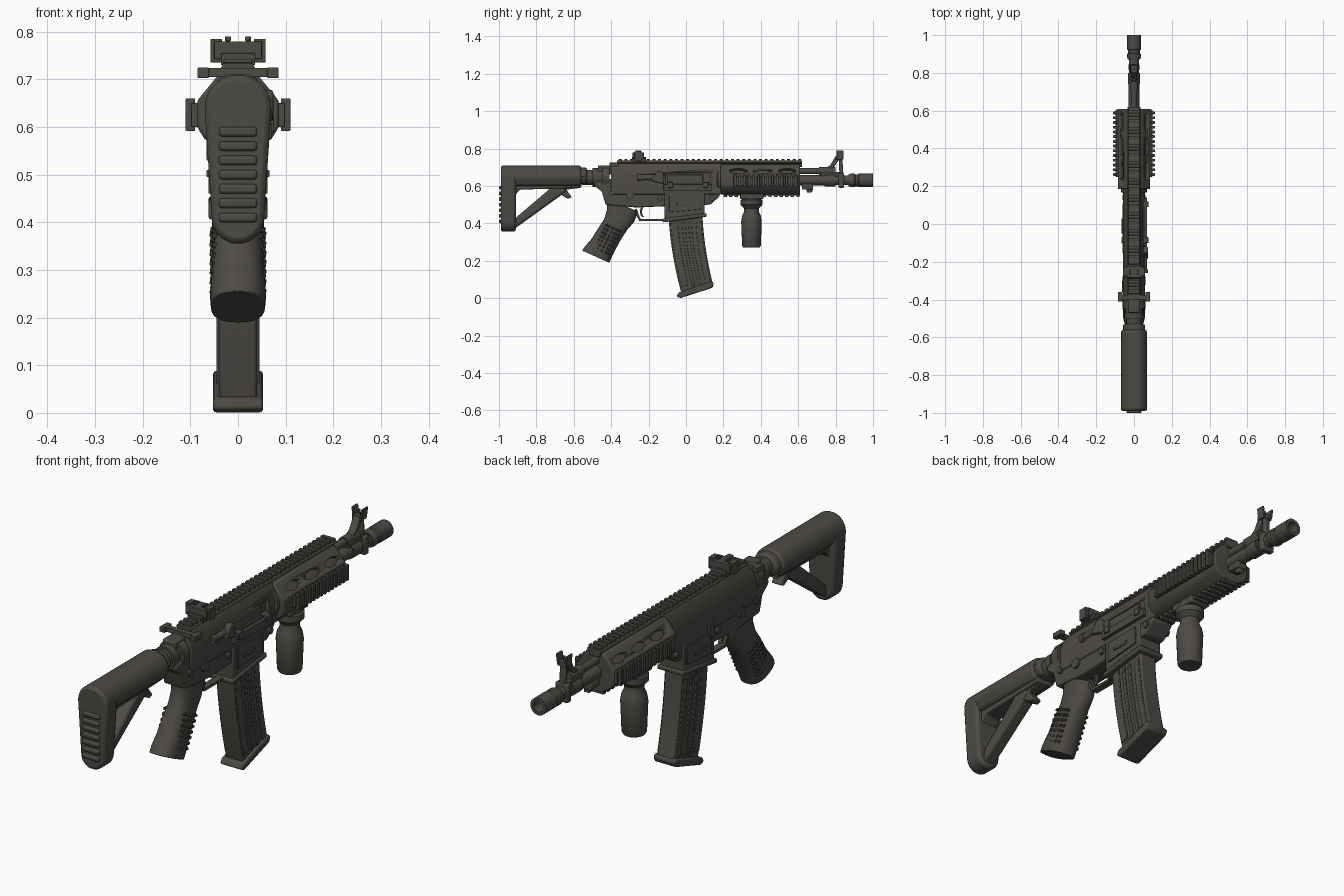
import bpy, bmesh, random
from math import sin, cos, tau, radians, copysign
from mathutils import Matrix, Vector

if "Cube" in bpy.data.objects:
    bpy.data.objects.remove(bpy.data.objects["Cube"])
random.seed(4)
FINE, SOFT, ROUND = .002, .006, .012    # edge roundings
BORE = .63                              # height of the barrel axis
GREY = (.075, .069, .06, 1)

mat = bpy.data.materials.new("dark warm grey")
mat.use_nodes = True
mat.diffuse_color = GREY
mat.node_tree.nodes["Principled BSDF"].inputs["Base Color"].default_value = GREY


def finish(name, bm, bevel=0, mirror=False, count=1, step=0):
    """Turn a bmesh into a shaded object, optionally repeated along y and mirrored in x."""
    bmesh.ops.recalc_face_normals(bm, faces=bm.faces)
    mesh = bpy.data.meshes.new(name)
    bm.to_mesh(mesh)
    bm.free()
    mesh.materials.append(mat)
    ob = bpy.data.objects.new(name, mesh)
    bpy.context.collection.objects.link(ob)
    bpy.ops.object.select_all(action='DESELECT')
    ob.select_set(True)
    bpy.context.view_layer.objects.active = ob
    bpy.ops.object.shade_smooth_by_angle(angle=radians(35))
    if bevel:
        mod = ob.modifiers.new("rounded edges", 'BEVEL')
        mod.width, mod.segments, mod.limit_method = bevel, 2, 'ANGLE'
    if count > 1:
        mod = ob.modifiers.new("row", 'ARRAY')
        mod.count, mod.use_relative_offset, mod.use_constant_offset = count, False, True
        mod.constant_offset_displace = (0, step, 0)
    if mirror:
        ob.modifiers.new("mirror", 'MIRROR')
    return ob


def skin(name, rings, bevel=0, loop=False, **repeat):
    """Join rings of points with quads; cap the ends or close the loop."""
    bm = bmesh.new()
    rows = [[bm.verts.new(p) for p in ring] for ring in rings]
    ends = (rows[0], rows[-1])
    following = rows[1:] + rows[:1] if loop else rows[1:]
    for low, high in zip(rows, following):
        for i in range(len(low)):
            bm.faces.new((low[i - 1], low[i], high[i], high[i - 1]))
    if not loop:
        for end in ends:
            bm.faces.new(end)
    return finish(name, bm, bevel, **repeat)


def side(name, points, half, x=0, bevel=SOFT, **repeat):
    """Side profile of (y, z) points extruded across x."""
    return skin(name, [[(x + w, y, z) for y, z in points] for w in (-half, half)], bevel, **repeat)


def block(name, half, ys, zs, x=0, bevel=FINE, **repeat):
    (back, front), (low, high) = ys, zs
    outline = [(back, low), (front, low), (front, high), (back, high)]
    return side(name, outline, half, x, bevel, **repeat)


def section(name, points, back, front, bevel=SOFT):
    """Half cross-section of (x, z) points, mirrored and extruded along y."""
    outline = points + [(-x, z) for x, z in reversed(points)]
    return skin(name, [[(x, y, z) for x, z in outline] for y in (back, front)], bevel)


def lathe(name, profile, axis, centre, loop=False, sides=24, **repeat):
    """Revolve (distance, radius) points about an axis through the centre."""
    def place(t, u, v):
        return Vector({'X': (t, u, v), 'Y': (u, t, v), 'Z': (u, v, t)}[axis]) + Vector(centre)
    turns = [tau * i / sides for i in range(sides)]
    rings = [[place(t, r * cos(a), r * sin(a)) for a in turns] for t, r in profile]
    return skin(name, rings, 0, loop, **repeat)


def cut(ob, cutter):
    cutter.hide_render = cutter.hide_viewport = True
    mod = ob.modifiers.new("cut", 'BOOLEAN')
    mod.operation, mod.object, mod.solver = 'DIFFERENCE', cutter, 'EXACT'


def arc(radius, height, start, end, steps=8):
    angles = [radians(start + (end - start) * i / steps) for i in range(steps + 1)]
    return [(radius * cos(a), height + radius * sin(a)) for a in angles]


# Stock: rounded cover, butt with ridged pad, diagonal strut and lever
crown = arc(.07, .64, 0, 80)
section("stock_cover", [(.05, .6)] + crown, -.95, -.56, ROUND)
section("stock_nose", [(.04, .61)] + arc(.06, .64, 0, 80), -.57, -.53, ROUND)
section("butt", arc(.055, .41, -80, 0) + crown, -.99, -.91, ROUND)
for i in range(7):
    z = .4 + .03 * i
    block("butt_ridge", .04, (-1, -.98), (z, z + .02), bevel=SOFT)
side("stock_strut", [(-.92, .37), (-.89, .39), (-.64, .57), (-.64, .61), (-.71, .6), (-.91, .43)], .03, bevel=ROUND)
side("stock_underside", [(-.92, .61), (-.92, .54), (-.89, .58), (-.56, .59), (-.56, .61)], .04)
side("stock_lever", [(-.68, .56), (-.63, .53), (-.61, .54), (-.64, .58), (-.56, .59), (-.56, .61), (-.66, .61)], .025)
lathe("buffer_tube", [(-.56, .04), (-.5, .04), (-.5, .05), (-.47, .05), (-.47, .045), (-.45, .045),
                      (-.45, .06), (-.41, .06)], 'Y', (0, 0, .645))

# Upper receiver with ejection port
upper = section("upper_receiver", [(.055, .555), (.058, .65), (.04, .7), (.03, .72)], -.4, .19)
cut(upper, block("port_cutter", .03, (-.11, .13), (.62, .67), x=.07, bevel=0))
block("bolt", .025, (-.1, .09), (.62, .66), x=.025)
block("port_cover", .008, (-.12, .14), (.575, .61), x=.062)
block("port_hinge", .01, (-.1, -.07), (.59, .62), x=.066, count=2, step=.19)
side("shell_deflector", [(-.19, .63), (-.12, .61), (-.12, .67), (-.15, .68)], .014, x=.06)
lathe("forward_assist", [(-.26, .02), (-.24, .02), (-.24, .015), (-.17, .015)], 'Y', (.054, 0, .645))

# Lower receiver, magazine well and controls
side("lower_receiver", [(-.49, .62), (-.49, .6), (-.45, .57), (-.43, .5), (-.27, .485), (.13, .5),
                        (.18, .545), (.18, .58), (-.35, .58), (-.39, .64)], .05)
side("magazine_well", [(-.115, .41), (.1, .44), (.1, .57), (-.115, .57)], .056)
side("magazine_well_lip", [(-.125, .405), (.11, .435), (.11, .455), (-.125, .425)], .062)
side("well_panel", [(-.09, .46), (.08, .475), (.08, .55), (-.09, .55)], .005, x=.057, bevel=FINE, mirror=True)
block("well_slot", .004, (-.05, .03), (.495, .51), x=.062, mirror=True)
for y, z, r in ((-.3, .55, .022), (-.4, .56, .014), (.14, .535, .014), (-.14, .535, .014)):
    lathe("receiver_pin", [(-.06, r), (.06, r)], 'X', (0, y, z))
block("bolt_catch", .008, (-.1, -.07), (.53, .6), x=-.058)
block("selector", .008, (-.36, -.3), (.575, .59), x=-.055)

# Charging handle, top rail and rear sight
block("charging_handle", .085, (-.4, -.375), (.705, .724))
block("charging_latch", .012, (-.41, -.36), (.703, .725), x=.073, mirror=True)
block("receiver_hump", .03, (-.47, -.37), (.66, .71), bevel=SOFT)
section("top_rail", [(.025, .7), (.025, .718), (.036, .724), (.03, .735)], -.37, .62, FINE)
block("top_rail_teeth", .03, (-.36, -.343), (.73, .743), count=33, step=.03)
block("rear_sight_base", .036, (-.29, -.215), (.73, .755))
block("rear_sight_body", .05, (-.285, -.225), (.743, .78))
block("rear_sight_wing", .012, (-.275, -.235), (.735, .785), x=.046, mirror=True)
block("rear_sight_notch", .005, (-.27, -.24), (.78, .79), x=.02, mirror=True)

# Handguard: slanted slots, toothed side rails and lower rail
guard = section("handguard", [(.035, .553), (.07, .575), (.086, .6), (.086, .655), (.045, .705), (.03, .715)],
                .185, .61)
tilt = Matrix.Rotation(radians(50), 3, 'Y')
octagon = [tau * (i + .5) / 8 for i in range(8)]
slots = skin("slot_cutter", [[Vector((.066, .28, .68)) + tilt @ Vector((.018 * cos(a), .05 * sin(a), t))
                              for a in octagon] for t in (-.016, .03)], mirror=True, count=3, step=.13)
cut(guard, slots)
block("side_rail", .008, (.25, .605), (.6, .65), x=.09, mirror=True)
block("side_rail_teeth", .01, (.255, .27), (.592, .66), x=.1, mirror=True, count=14, step=.025)
block("lower_rail", .035, (.2, .61), (.55, .565))
block("lower_rail_teeth", .035, (.2, .218), (.54, .555), count=14, step=.03)
lathe("barrel_nut", [(.165, .06), (.17, .068), (.195, .068)], 'Y', (0, 0, BORE))

# Barrel, open muzzle, gas tube and clamps
lathe("barrel", [(.5, .028), (.74, .028), (.74, .033), (.8, .033), (.8, .026), (.9, .026)], 'Y', (0, 0, BORE))
lathe("muzzle", [(.87, .015), (.87, .032), (.885, .037), (.9, .037), (.905, .032), (.92, .032), (.925, .037),
                 (1, .037), (1, .023), (.94, .02)], 'Y', (0, 0, BORE), loop=True)
lathe("gas_tube", [(.6, .017), (.71, .017), (.71, .022), (.8, .022)], 'Y', (0, 0, .68))
block("barrel_clamp", .025, (.62, .68), (.58, .61), bevel=SOFT)
block("sling_lug", .014, (.645, .675), (.565, .59), bevel=SOFT)
block("sight_collar", .03, (.815, .845), (.59, .67), bevel=SOFT)
block("sight_bridge", .018, (.72, .83), (.65, .675), bevel=SOFT)

# Front sight: two legs, top, post and flared ears
side("sight_rear_leg", [(.7, .67), (.75, .67), (.79, .7), (.825, .75), (.8, .76), (.77, .71)], .016)
side("sight_front_leg", [(.82, .65), (.842, .65), (.836, .75), (.818, .75)], .014)
block("sight_top", .022, (.8, .84), (.74, .76))
lathe("sight_post", [(.75, .004), (.78, .004)], 'Z', (0, .823, 0))
ear = [(.012, .745), (.02, .79), (.028, .79), (.022, .745)]
skin("sight_ear", [[(x, y, z) for x, z in ear] for y in (.805, .842)], FINE, mirror=True)

# Vertical foregrip
lathe("foregrip", [(.27, .044), (.28, .05), (.41, .055), (.44, .05), (.46, .04), (.48, .04), (.5, .058),
                   (.525, .058), (.53, .05), (.55, .05)], 'Z', (0, .35, 0))
block("foregrip_mount", .045, (.29, .415), (.53, .56), bevel=SOFT)

# Pistol grip with pebbled sides
lean = Vector((0, .91, -.41))


def oval(y, z, depth, half, sides=24):
    def soft(v):
        return copysign(abs(v) ** .8, v)
    turns = [tau * i / sides for i in range(sides)]
    return [Vector((soft(sin(a)) * half, y, z)) + lean * soft(cos(a)) * depth for a in turns]


skin("pistol_grip", [oval(*ring) for ring in (
    (-.34, .5, .09, .045), (-.35, .44, .08, .044), (-.375, .395, .068, .047), (-.405, .35, .068, .053),
    (-.44, .29, .07, .056), (-.47, .245, .077, .059), (-.483, .222, .08, .057))], FINE)
bm = bmesh.new()
for row in range(7):
    ring = oval(-.39 - .01 * row, .375 - .02 * row, .068, .053)
    for spot in ring[4:9] + ring[16:21]:
        size = Matrix.Diagonal((.008, .009, random.uniform(.007, .011), 1))
        bmesh.ops.create_icosphere(bm, subdivisions=1, radius=1, matrix=Matrix.Translation(spot) @ size)
finish("grip_pebbles", bm)

# Trigger and its guard
side("trigger_guard", [(-.28, .47), (-.25, .412), (-.11, .412), (-.11, .424), (-.243, .424), (-.265, .48)], .016,
     bevel=FINE)
hook = [(y - .195, z) for y, z in arc(.04, .462, 130, 225)]
side("trigger", hook + [(y - .012, z) for y, z in reversed(hook)], .008, bevel=FINE)


# Curved magazine with ribbed sides
def curved_strip(back, front, low, high, slope, steps=10):
    def bow(z):
        return .075 * max(0, 1 - z / .46) ** 1.7
    heights = [low + (high - low) * i / steps for i in range(steps + 1)]
    rear_edge = [(back + bow(z), z) for z in heights]
    return rear_edge + [(front + bow(z + slope), z + slope) for z in reversed(heights)]


side("magazine", curved_strip(-.093, .088, .02, .45, .04), .04)
for back, width in ((-.085, .04), (-.025, .017), (.01, .017), (.05, .03)):
    side("magazine_rib", curved_strip(back, back + width, .06, .4, .01), .004, x=.041, bevel=FINE, mirror=True)
side("magazine_base", [(-.05, .01), (-.03, 0), (.14, .055), (.15, .075), (.14, .09), (-.04, .03)], .052)
